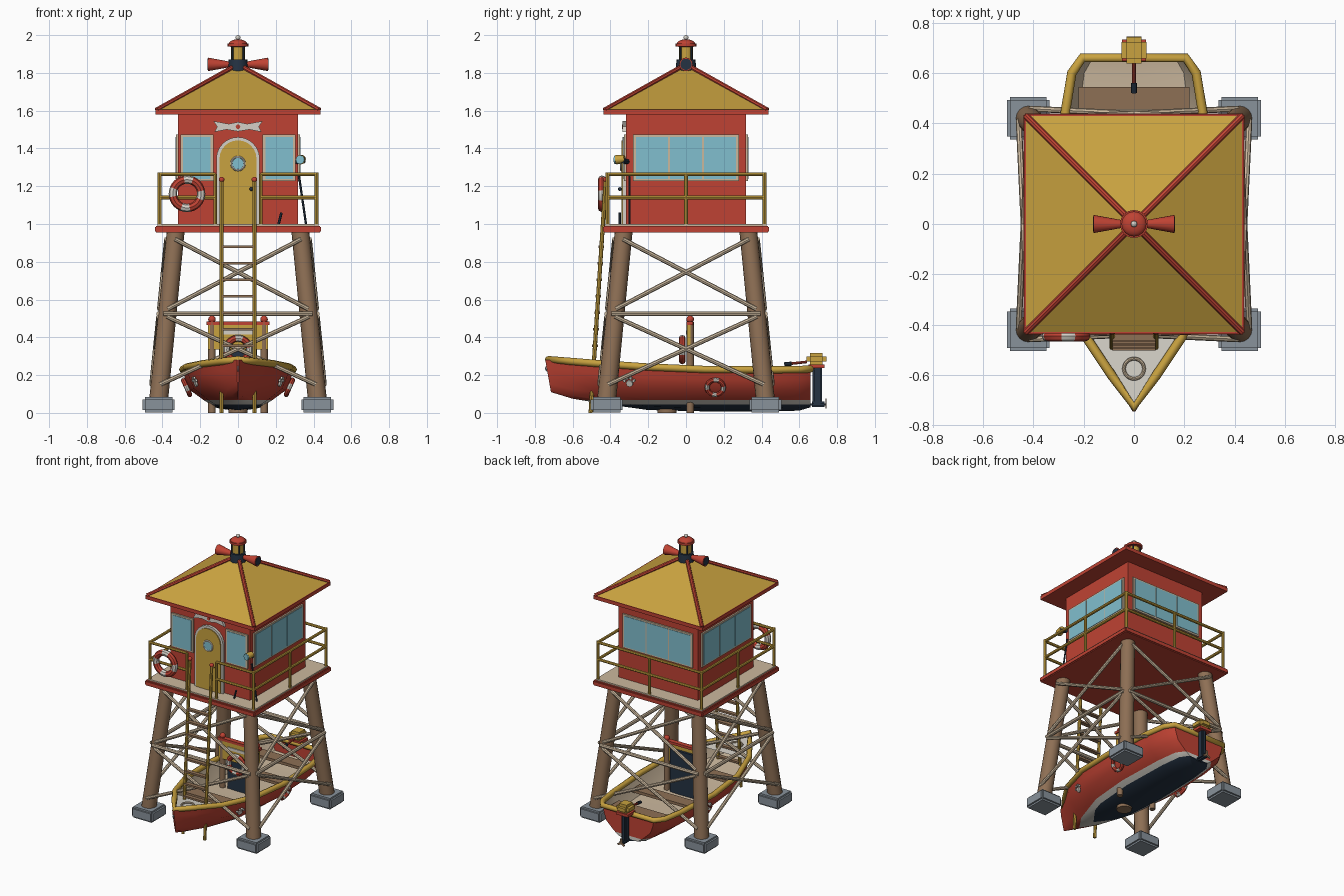
import bpy, bmesh, math
from mathutils import Matrix, Vector

if "Cube" in bpy.data.objects:
    bpy.data.objects.remove(bpy.data.objects["Cube"])

COL = dict(red=(.52, .055, .033), yellow=(.58, .36, .05), brown=(.27, .16, .09),
           beige=(.60, .48, .34), navy=(.018, .032, .055), glass=(.22, .52, .62),
           grey=(.25, .29, .33), white=(.66, .63, .57))
MAT = {}
for n, c in COL.items():
    MAT[n] = bpy.data.materials.new(n)
    MAT[n].diffuse_color = (*c, 1)

T = Matrix.Translation
def rz(a): return Matrix.Rotation(math.radians(a), 4, 'Z')
def rx(a): return Matrix.Rotation(math.radians(a), 4, 'X')

def finish(name, bm, mats, m=None, smooth=True):
    if m is not None:
        bm.transform(m)
    bmesh.ops.recalc_face_normals(bm, faces=bm.faces)
    for f in bm.faces:
        f.smooth = smooth
    for e in bm.edges:
        e.smooth = e.calc_face_angle(4) < math.radians(35)
    me = bpy.data.meshes.new(name)
    bm.to_mesh(me)
    bm.free()
    for k in mats.split():
        me.materials.append(MAT[k])
    ob = bpy.data.objects.new(name, me)
    bpy.context.collection.objects.link(ob)
    return ob

def box(name, mat, c, s, m=None, bevel=0):
    bm = bmesh.new()
    bmesh.ops.create_cube(bm, size=1, matrix=T(c) @ Matrix.Diagonal((*s, 1)))
    if bevel:
        bmesh.ops.bevel(bm, geom=bm.edges[:], offset=bevel, segments=2, affect='EDGES')
    return finish(name, bm, mat, m)

def tube(name, mat, p, q, r, r2=None, n=12, m=None):
    p, q = Vector(p), Vector(q)
    bm = bmesh.new()
    mt = T((p + q) / 2) @ (q - p).to_track_quat('Z', 'Y').to_matrix().to_4x4()
    bmesh.ops.create_cone(bm, cap_ends=True, segments=n, radius1=r,
                          radius2=r if r2 is None else r2, depth=(q - p).length, matrix=mt)
    return finish(name, bm, mat, m)

def ball(name, mat, c, r, sz=1):
    bm = bmesh.new()
    bmesh.ops.create_uvsphere(bm, u_segments=16, v_segments=10, radius=r,
                              matrix=T(c) @ Matrix.Diagonal((1, 1, sz, 1)))
    return finish(name, bm, mat)

def panel(name, mat, pts, y, t, m=None):
    """Flat xz outline, extruded from y towards the front by t."""
    bm = bmesh.new()
    f = bm.faces.new([bm.verts.new((x, y, z)) for x, z in pts])
    g = bmesh.ops.extrude_face_region(bm, geom=[f])['geom']
    bmesh.ops.translate(bm, vec=(0, -t, 0), verts=[v for v in g if isinstance(v, bmesh.types.BMVert)])
    return finish(name, bm, mat, m, False)

def ring(name, mats, R, r, m, n=32, k=8):
    """Torus facing the front; second colour on four bands."""
    bm = bmesh.new()
    vs = []
    for i in range(n):
        a = 2 * math.pi * i / n
        vs.append([])
        for j in range(k):
            b = 2 * math.pi * j / k
            d = R + r * math.cos(b)
            vs[i].append(bm.verts.new((d * math.cos(a), r * math.sin(b), d * math.sin(a))))
    for i in range(n):
        for j in range(k):
            f = bm.faces.new((vs[i][j], vs[(i + 1) % n][j], vs[(i + 1) % n][(j + 1) % k], vs[i][(j + 1) % k]))
            f.material_index = int(' ' in mats and (i + 2) % 8 < 3)
    return finish(name, bm, mats, m)

# --- Tower: footings, raked legs, cross braces
def L(z): return .42 - .09 * (z - .08) / .88
def P(s, z): return (s * L(z), -L(z) - .045, z)
for k in range(4):
    m = rz(90 * k)
    box(f"footing_{k}", "grey", (.42, -.42, .043), (.17, .17, .08), m, .012)
    tube(f"leg_{k}", "brown", (.42, -.42, .07), (.33, -.33, .96), .05, .047, 16, m)
    tube(f"horizontal_brace_{k}", "beige", P(-1.05, .525), P(1.05, .525), .013, n=8, m=m)
    for s in (-1, 1):
        tube(f"lower_brace_{k}", "beige", P(-s, .15), P(s, .51), .012, n=8, m=m)
        tube(f"upper_brace_{k}", "beige", P(-s, .55), P(s, .92), .012, n=8, m=m)

# --- Platform and cabin
box("platform", "red", (0, 0, .972), (.88, .88, .036), bevel=.006)
box("deck", "beige", (0, 0, .993), (.85, .85, .014))
box("cabin", "red", (0, 0, 1.295), (.635, .635, .6))

# --- Windows
def window(name, k, cx, w, n):
    m = rz(90 * k)
    box(name + "_frame", "beige", (cx, -.32, 1.35), (w, .016, .245), m)
    pw = (w - .02) / n
    for i in range(n):
        box(f"{name}_pane_{i}", "glass", (cx - w / 2 + .01 + pw * (i + .5), -.323, 1.35),
            (pw - .008, .016, .222), m)
window("front_left_window", 0, -.218, .175, 1)
window("front_right_window", 0, .218, .175, 1)
for k, nm in ((1, "right"), (2, "back"), (3, "left")):
    window(nm + "_window", k, 0, .56, 3)

# --- Door with arch and porthole
def arch(w, z0, zs):
    return [(-w, z0), (w, z0)] + [(w * math.cos(a * math.pi / 12), zs + w * math.sin(a * math.pi / 12)) for a in range(13)]
panel("door_frame", "white", arch(.115, 1.0, 1.345), -.315, .02)
panel("door", "yellow", arch(.098, 1.0, 1.345), -.315, .026)
tube("porthole", "glass", (0, -.33, 1.32), (0, -.346, 1.32), .033, n=20)
ring("porthole_rim", "white", .035, .006, T((0, -.343, 1.32)))
ball("door_handle", "navy", (.07, -.35, 1.185), .01)
panel("door_sign", "white", [(-.13, 1.545), (-.11, 1.515), (-.125, 1.487), (-.06, 1.5), (0, 1.49),
      (.06, 1.5), (.125, 1.487), (.11, 1.515), (.13, 1.545), (.05, 1.53), (0, 1.54), (-.05, 1.53)], -.315, .02)
tube("sign_badge", "red", (0, -.33, 1.515), (0, -.34, 1.515), .012)

# --- Roof
box("eave", "red", (0, 0, 1.592), (.872, .872, .026))
bm = bmesh.new()
bmesh.ops.create_cone(bm, cap_ends=True, segments=4, radius1=.43 * 2 ** .5, radius2=0, depth=.235,
                      matrix=T((0, 0, 1.7225)) @ rz(45))
finish("roof", bm, "yellow", None, False)
for k in range(4):
    tube(f"hip_strip_{k}", "red", (.43, .43, 1.605), (.01, .01, 1.84), .013, n=8, m=rz(90 * k))

# --- Beacon and horns
tube("beacon_base", "navy", (0, 0, 1.80), (0, 0, 1.87), .056, .05, 16)
tube("beacon_lamp", "yellow", (0, 0, 1.87), (0, 0, 1.945), .036, n=16)
for k in range(4):
    tube(f"beacon_bar_{k}", "navy", (.042, 0, 1.86), (.042, 0, 1.95), .005, n=6, m=rz(90 * k + 45))
tube("beacon_cap", "red", (0, 0, 1.94), (0, 0, 1.955), .056, n=16)
ball("beacon_dome", "red", (0, 0, 1.953), .05, .5)
ball("beacon_tip", "white", (0, 0, 1.987), .013)
for s in (-1, 1):
    tube("horn", "red", (s * .04, 0, 1.845), (s * .16, 0, 1.845), .014, .036, 16)
    tube("horn_mouth", "navy", (s * .158, 0, 1.845), (s * .162, 0, 1.845), .03, n=16)

# --- Railing
G = .415
for k in range(4):
    m = rz(90 * k)
    tube(f"corner_post_{k}", "yellow", (G, -G, 1), (G, -G, 1.272), .011, n=8, m=m)
    posts, spans = ([0], [(-G, G)]) if k else ([-.12, .12], [(-G, -.12), (.12, G)])
    for x in posts:
        tube(f"rail_post_{k}", "yellow", (x, -G, 1), (x, -G, 1.265), .01, n=8, m=m)
    for a, b in spans:
        for z in (1.14, 1.263):
            tube(f"rail_{k}", "yellow", (a, -G, z), (b, -G, z), .01, n=8, m=m)

# --- Ladder
def ly(z): return -.505 + .065 * z
for s in (-1, 1):
    tube("ladder_side", "yellow", (s * .087, ly(0), 0), (s * .087, ly(1.23), 1.23), .011, n=8)
    ball("ladder_knob", "red", (s * .087, ly(1.235), 1.235), .015)
for i in range(9):
    z = .18 + .0875 * i
    box(f"ladder_rung_{i}", "brown", (0, ly(z), z), (.17, .03, .013))

# --- Platform extras
ring("railing_lifebuoy", "red white", .075, .022, T((-.27, -.445, 1.16)))
tube("spotlight", "yellow", (.34, -.325, 1.345), (.33, -.37, 1.34), .02, .025)
tube("spotlight_lens", "glass", (.33, -.37, 1.34), (.328, -.378, 1.34), .023)
tube("spotlight_bracket", "navy", (.31, -.31, 1.33), (.35, -.335, 1.335), .014, n=8)
tube("boat_hook", "navy", (.36, -.3, 1.0), (.322, -.3, 1.26), .006, n=6)
tube("deck_cleat", "navy", (.215, -.35, 1.0), (.23, -.35, 1.06), .007, n=6)

# --- Boat: lofted hull (y, half width, gunwale z, keel z)
ST = [(-.715, .006, .28, .11), (-.6, .09, .272, .075), (-.45, .19, .26, .05), (-.2, .272, .243, .015),
      (.1, .293, .23, .008), (.45, .272, .228, .008), (.6, .247, .23, .012), (.66, .205, .232, .03)]
def loft(name, mats, prof, paint=False, cap=False):
    bm = bmesh.new()
    full = prof + [(-x, f) for x, f in prof[-2::-1]]
    rows = [[bm.verts.new((x * w, y - (.03 * f if i == 0 else 0), zk + (zg - zk) * f)) for x, f in full]
            for i, (y, w, zg, zk) in enumerate(ST)]
    for a, b in zip(rows, rows[1:]):
        for i in range(len(full) - 1):
            bm.faces.new((a[i], a[i + 1], b[i + 1], b[i]))
    if cap:
        bm.faces.new(rows[-1])
        bm.faces.new(rows[0])
    if paint:   # navy bottom, white waterline, red topsides
        for z in (.045, .068):
            bmesh.ops.bisect_plane(bm, geom=bm.verts[:] + bm.edges[:] + bm.faces[:],
                                   plane_co=(0, 0, z), plane_no=(0, 0, 1))
        for f in bm.faces:
            z = f.calc_center_median().z
            f.material_index = 2 if z < .045 else 1 if z < .068 else 0
    return finish(name, bm, mats)
loft("hull", "red white navy", [(1, 1), (.95, .75), (.86, .5), (.6, .25), (.38, .08), (0, 0)], True, True)
loft("boat_interior", "beige", [(.97, 1), (.9, .75), (.8, .52), (0, .5)])

bm = bmesh.new()   # raised bow deck
vs = [bm.verts.new((s * w * .97, y, zg - .02)) for s, st in ((1, ST[:3]), (-1, ST[2::-1])) for y, w, zg, _ in st]
bm.faces.new(vs)
finish("bow_deck", bm, "white")
ring("rope_coil", "beige", .04, .007, T((0, -.575, .256)) @ rx(90))

cu = bpy.data.curves.new("gunwale", 'CURVE')   # gunwale tube
cu.dimensions = '3D'
cu.bevel_depth, cu.bevel_resolution = .019, 2
sp = cu.splines.new('POLY')
path = [(0, -.728, .282)] + [(w, y, zg) for y, w, zg, _ in ST[1:]] + [(-w, y, zg) for y, w, zg, _ in ST[:0:-1]]
sp.points.add(len(path) - 1)
for p, c in zip(sp.points, path):
    p.co = (*c, 1)
sp.use_cyclic_u = True
cu.materials.append(MAT["yellow"])
bpy.context.collection.objects.link(bpy.data.objects.new("gunwale", cu))

for y, w in ((-.25, .44), (.22, .5), (.5, .44)):
    box("bench", "brown", (0, y, .175), (w, .09, .02))
ring("bow_ring", "grey", .014, .004, T((0, -.728, .235)) @ rz(90), 16, 6)

# --- Hull lifebuoys and paw marks
for s in (-1, 1):
    ring("hull_lifebuoy", "red white", .043, .013, T((s * .272, .155, .135)) @ rz(s * 90) @ rx(24))
    m = T((s * .228, -.3, .163)) @ rz(s * 71) @ rx(22)
    for x, z, r in ((0, -.008, .018), (-.026, .008, .008), (-.01, .022, .008), (.01, .022, .008), (.026, .008, .008)):
        tube("paw_mark", "white", (x, .006, z), (x, -.004, z), r, m=m)

# --- Mooring posts with board and console panel
for s in (-1, 1):
    tube("mooring_post", "brown", (s * .138, .022, 0), (s * .138, .022, .48), .02)
    ball("post_cap", "red", (s * .138, .022, .495), .02)
box("board", "yellow", (0, .015, .40), (.32, .02, .13))
box("board_top", "red", (0, .02, .475), (.335, .035, .018))
box("console_panel", "navy", (0, .032, .27), (.2, .02, .33))
ring("console_lifebuoy", "red white", .06, .018, T((0, -.02, .335)))
box("board_plate", "white", (0, .003, .425), (.17, .008, .02))
tube("keel_pad", "brown", (0, -.1, 0), (0, -.1, .04), .05, n=16)

# --- Outboard motor
box("motor_cowl", "yellow", (0, .69, .285), (.1, .105, .065), bevel=.02)
box("motor_band", "red", (0, .69, .247), (.095, .085, .02))
box("motor_leg", "navy", (0, .695, .14), (.035, .05, .21), bevel=.008)
box("motor_foot", "navy", (0, .70, .045), (.04, .085, .03), bevel=.01)
for k in range(3):
    box("propeller_blade", "brown", (0, 0, .016), (.014, .006, .03),
        T((0, .742, .045)) @ Matrix.Rotation(k * 2.094, 4, 'Y'))
tube("tiller", "red", (0, .64, .27), (0, .55, .26), .007, n=8)
tube("tiller_grip", "navy", (0, .56, .261), (0, .52, .257), .011, n=8)

for m in bpy.data.materials:
    if m.users and not m.is_grease_pencil:
        m.use_nodes = True
        m.node_tree.nodes["Principled BSDF"].inputs["Base Color"].default_value = m.diffuse_color
